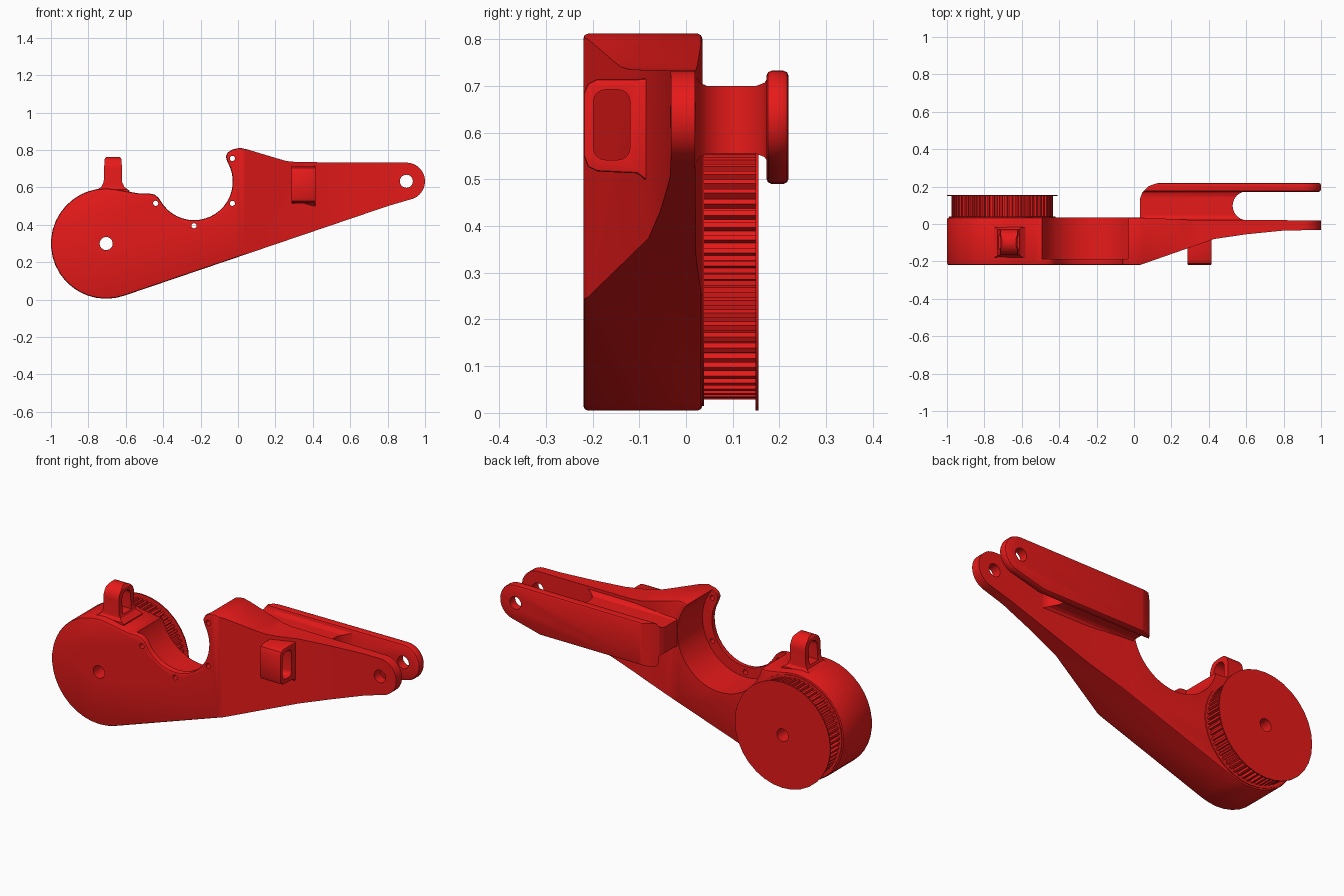
import bpy, bmesh
from math import cos, sin, radians, pi
from mathutils import Vector

if "Cube" in bpy.data.objects:
    bpy.data.objects.remove(bpy.data.objects["Cube"])

red = bpy.data.materials.new("red_plastic")
red.diffuse_color = (0.8, 0.01, 0.01, 1)
red.use_nodes = True
red.node_tree.nodes["Principled BSDF"].inputs["Base Color"].default_value = red.diffuse_color
parts, cutters = [], []


def arc(cx, cy, r, a0, a1, n):
    return [(cx + r * cos(radians(a0 + (a1 - a0) * i / n)),
             cy + r * sin(radians(a0 + (a1 - a0) * i / n))) for i in range(n + 1)]


def circle(cx, cy, r, n=32):
    return arc(cx, cy, r, 0, 360, n)[:-1]


def rounded(x0, x1, y0, y1, r):
    return (arc(x1 - r, y0 + r, r, -90, 0, 4) + arc(x1 - r, y1 - r, r, 0, 90, 4)
            + arc(x0 + r, y1 - r, r, 90, 180, 4) + arc(x0 + r, y0 + r, r, 180, 270, 4))


def inset(pts, d):
    out, n = [], len(pts)
    for i in range(n):
        a, b, c = (Vector(pts[(i + k) % n]) for k in (-1, 0, 1))
        e, f = (b - a).normalized(), (c - b).normalized()
        n1, n2 = Vector((-e.y, e.x)), Vector((-f.y, f.x))
        p = b + (n1 + n2) * (d / max(0.4, 1 + n1.dot(n2)))
        out.append((p.x, p.y))
    return out


def prism(name, pts, axis, lo, hi, bevel=0.0, cutter=False):
    """Extrude a closed outline along an axis, with optional rounded rims."""
    n = len(pts)
    if sum(pts[i - 1][0] * pts[i][1] - pts[i][0] * pts[i - 1][1] for i in range(n)) < 0:
        pts = pts[::-1]
    layers = [(lo, 0), (hi, 0)]
    if bevel:
        b = bevel
        layers = [(lo, b), (lo + b * .3, b * .3), (lo + b, 0),
                  (hi - b, 0), (hi - b * .3, b * .3), (hi, b)]
    place = {'x': lambda u, v, t: (t, u, v), 'y': lambda u, v, t: (u, t, v),
             'z': lambda u, v, t: (u, v, t)}[axis]
    bm = bmesh.new()
    rings = [[bm.verts.new(place(u, v, t)) for u, v in (inset(pts, d) if d else pts)]
             for t, d in layers]
    for r0, r1 in zip(rings, rings[1:]):
        for i in range(n):
            bm.faces.new((r0[i - 1], r0[i], r1[i], r1[i - 1]))
    bm.faces.new(rings[0])
    bm.faces.new(rings[-1])
    bmesh.ops.recalc_face_normals(bm, faces=bm.faces[:])
    me = bpy.data.meshes.new(name)
    bm.to_mesh(me)
    bm.free()
    ob = bpy.data.objects.new(name, me)
    bpy.context.collection.objects.link(ob)
    if cutter:
        ob.hide_render = True
        cutters.append(ob)
    else:
        parts.append(ob)
    return ob


def cut(name, pts, axis, lo, hi):
    return prism(name, pts, axis, lo, hi, cutter=True)


def carve(ob, tools, op='DIFFERENCE'):
    for t in tools:
        m = ob.modifiers.new("cut", 'BOOLEAN')
        m.operation, m.solver, m.object = op, 'EXACT', t
    bpy.context.view_layer.update()
    dg = bpy.context.evaluated_depsgraph_get()
    me = bpy.data.meshes.new_from_object(ob.evaluated_get(dg))
    ob.modifiers.clear()
    ob.data = me


# Shared holes
pivot_hole = cut("pivot_hole", circle(-.705, .30, .035, 24), 'y', -.4, .4)
tip_hole = cut("tip_hole", circle(.9, .633, .035, 24), 'y', -.4, .4)

# Main arm body
outline = (arc(-.705, .30, .295, 80, 289, 22)
           + [(.8, .5)] + arc(.9, .633, .1, -80, 90, 14)
           + [(.32, .735), (.26, .741), (.22, .752), (.05, .803), (.01, .812),
              (-.03, .803), (-.055, .787), (-.065, .765), (-.058, .74)]
           + arc(-.235, .632, .207, 20, -150, 20)
           + [(-.425, .545), (-.445, .561), (-.47, .567), (-.53, .568), (-.60, .58)])
body = prism("arm_body", outline, 'y', -.22, .035, .01)
tools = [
    # motor pocket behind the thin front flange
    cut("pocket", circle(-.235, .632, .265, 48), 'y', -.188, .1),
    # tapering front and back faces towards the tip
    cut("front_taper", [(-.2, -.3005), (.03, -.22), (.43, -.08), (.6, -.055), (.8, -.035),
                        (1.1, -.03), (1.1, -.5), (-.2, -.5)], 'z', -.2, 1.2),
    cut("back_taper", [(.0, .036), (.3, .022), (1.1, .019), (1.1, .2), (.0, .2)], 'z', -.2, 1.2),
    pivot_hole, tip_hole]
for x, z in ((-.44, .515), (-.235, .395), (-.03, .515), (-.03, .755)):
    tools.append(cut("screw_hole", circle(x, z, .014, 12), 'y', -.4, .2))
carve(body, tools)

# Rear fork plate
corner = cut("corner_round", [(.03, .13), (.045, .17), (.08, .203), (.12, .217), (.16, .225),
                              (.16, .4), (-.1, .4), (-.1, .13)], 'z', 0, 1)
plate = prism("rear_fork_plate", arc(.9, .633, .1, -80, 90, 14)
              + [(.06, .73), (.035, .715), (.035, .505), (.06, .49), (.75, .492)],
              'y', .172, .22, .012)
carve(plate, [corner, tip_hole])

# Web joining the two fork plates, with a round throat
upper = [(.185, .726), (.177, .72), (.168, .707), (.15, .70),
         (.045, .70), (.03, .707), (.02, .72), (.0, .722)]
web = prism("fork_web", upper + [(y, 1.255 - z) for y, z in reversed(upper)], 'x', .033, .604)
throat = cut("throat", circle(.605, .0975, .0775, 40), 'z', 0, 1)
carve(web, [corner, throat])

# Cable clip on the front face
clip = prism("front_cable_clip",
             [(-.05, .50), (-.088, .50), (-.105, .513), (-.19, .517), (-.21, .527), (-.219, .55),
              (-.219, .685), (-.21, .705), (-.19, .715), (-.105, .715), (-.05, .718)],
             'x', .285, .415, .006)
carve(clip, [cut("clip_hole", rounded(-.198, -.12, .542, .692, .025), 'x', .1, .6)])

# Cable loop on top of the drum end
loop = prism("top_cable_loop",
             [(-.755, .55), (-.755, .588), (-.73, .603), (-.718, .63), (-.714, .75),
              (-.705, .764), (-.632, .764), (-.622, .75), (-.62, .63), (-.608, .603),
              (-.58, .582), (-.58, .55)], 'y', -.185, -.01)
arch = cut("arch_shape", [(-.18, .5), (-.18, .59), (-.168, .605), (-.165, .63)]
           + arc(-.0975, .697, .0675, 180, 0, 16)
           + [(-.03, .63), (-.027, .605), (-.015, .59), (-.015, .5)], 'x', -1, 0)
carve(loop, [arch], 'INTERSECT')
carve(loop, [cut("loop_hole", [(-.135, .615)] + arc(-.0975, .695, .0375, 180, 0, 12)
                 + [(-.06, .615)], 'x', -1, 0)])

# Toothed belt pulley
teeth, count = [], 60
for i in range(count):
    for f, r in ((0, .256), (.4, .256), (.5, .271), (.9, .271)):
        a = 2 * pi * (i + f) / count
        teeth.append((-.705 + r * cos(a), .30 + r * sin(a)))
pulley = prism("belt_pulley", teeth, 'y', .02, .151)
carve(pulley, [pivot_hole])
for name, lo, hi, r in (("pulley_outer_flange", .149, .155, .295),
                        ("pulley_inner_flange", .03, .039, .285)):
    carve(prism(name, circle(-.705, .30, r, 32), 'y', lo, hi), [pivot_hole])

# Clean up helpers, then material and shading
for c in cutters:
    bpy.data.objects.remove(c)
for ob in parts:
    ob.data.materials.clear()
    ob.data.materials.append(red)
    for p in ob.data.polygons:
        p.material_index = 0
    ob.select_set(True)
bpy.context.view_layer.objects.active = body
bpy.ops.object.shade_smooth_by_angle(angle=radians(25))
